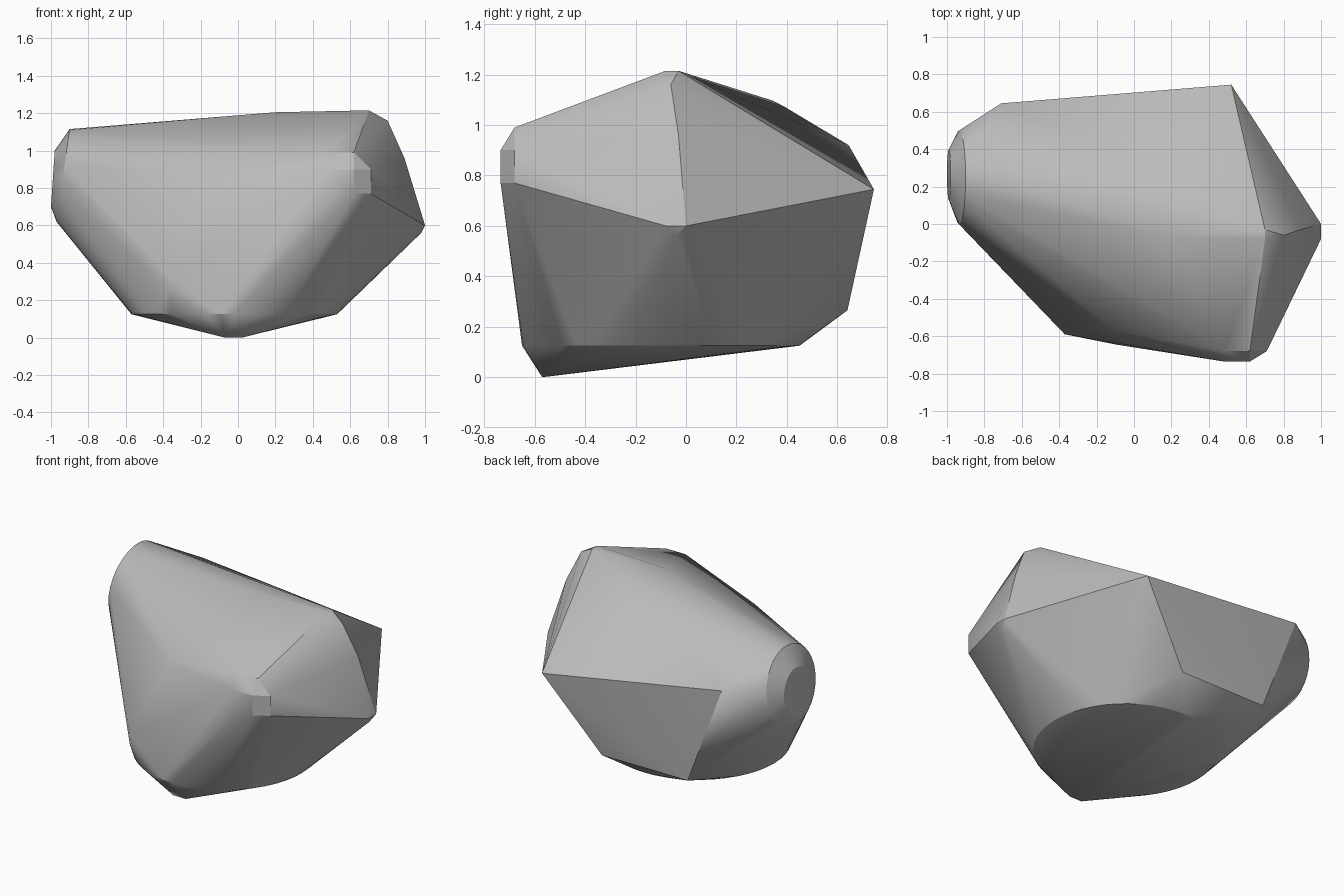
import bpy, bmesh, math
from mathutils import Vector

cube = bpy.data.objects.get("Cube")
if cube:
    bpy.data.objects.remove(cube, do_unlink=True)

stone = bpy.data.materials.new("stone_grey")
stone.use_nodes = True
colour = (0.5, 0.5, 0.5, 1)
stone.diffuse_color = colour
stone.node_tree.nodes["Principled BSDF"].inputs["Base Color"].default_value = colour


def ring(center, u, v, count):
    """Points on an ellipse spanned by the half axes u and v."""
    c, u, v = Vector(center), Vector(u), Vector(v)
    angles = [2 * math.pi * i / count for i in range(count)]
    return [c + u * math.cos(a) + v * math.sin(a) for a in angles]


# Rounded blunt end, slightly tilted upward
points = ring((-0.99, 0.265, 0.85), (0, 0.135, 0), (0.01, 0, 0.15), 24)
points += ring((-0.935, 0.25, 0.867), (0, 0.25, 0), (0.035, 0, 0.248), 32)
# Round underside
points += ring((-0.02, -0.1, 0.125), (0.55, 0, 0), (0, 0.55, 0), 48)
# Bottom tip, front nose, crest, side tip and back corners
points += [
    (-0.07, -0.57, 0), (0.02, -0.57, 0),
    (-0.37, -0.59, 0.33), (-0.37, -0.59, 0.26), (-0.1, -0.57, 0.86),
    (0.48, -0.68, 0.99), (0.62, -0.68, 0.99), (0.71, -0.68, 0.9), (0.71, -0.68, 0.77),
    (0.48, -0.735, 0.9), (0.62, -0.735, 0.9), (0.62, -0.735, 0.77), (0.52, -0.735, 0.77),
    (0.2, -0.07, 1.205), (0.7, -0.08, 1.215), (0.7, -0.03, 1.215),
    (0.8, -0.06, 1.16), (0.89, -0.03, 0.96),
    (1, -0.08, 0.6), (1, 0, 0.6), (0.98, -0.04, 0.56),
    (0.52, 0.745, 0.745), (-0.71, 0.645, 0.92),
    (-0.46, 0.64, 0.265), (0.16, 0.64, 0.265),
]

# Wrap the points into one faceted boulder
bm = bmesh.new()
for p in points:
    bm.verts.new(p)
hull = bmesh.ops.convex_hull(bm, input=bm.verts[:])
spare = {g for g in hull["geom_interior"] + hull["geom_unused"]
         if isinstance(g, bmesh.types.BMVert)}
bmesh.ops.delete(bm, geom=list(spare), context="VERTS")
bmesh.ops.dissolve_limit(bm, angle_limit=0.01, verts=bm.verts[:], edges=bm.edges[:])
bmesh.ops.recalc_face_normals(bm, faces=bm.faces[:])
mesh = bpy.data.meshes.new("boulder")
bm.to_mesh(mesh)
bm.free()
mesh.materials.append(stone)

boulder = bpy.data.objects.new("boulder", mesh)
bpy.context.collection.objects.link(boulder)
bpy.context.view_layer.objects.active = boulder
boulder.select_set(True)
bpy.ops.object.shade_smooth_by_angle(angle=math.radians(25))
